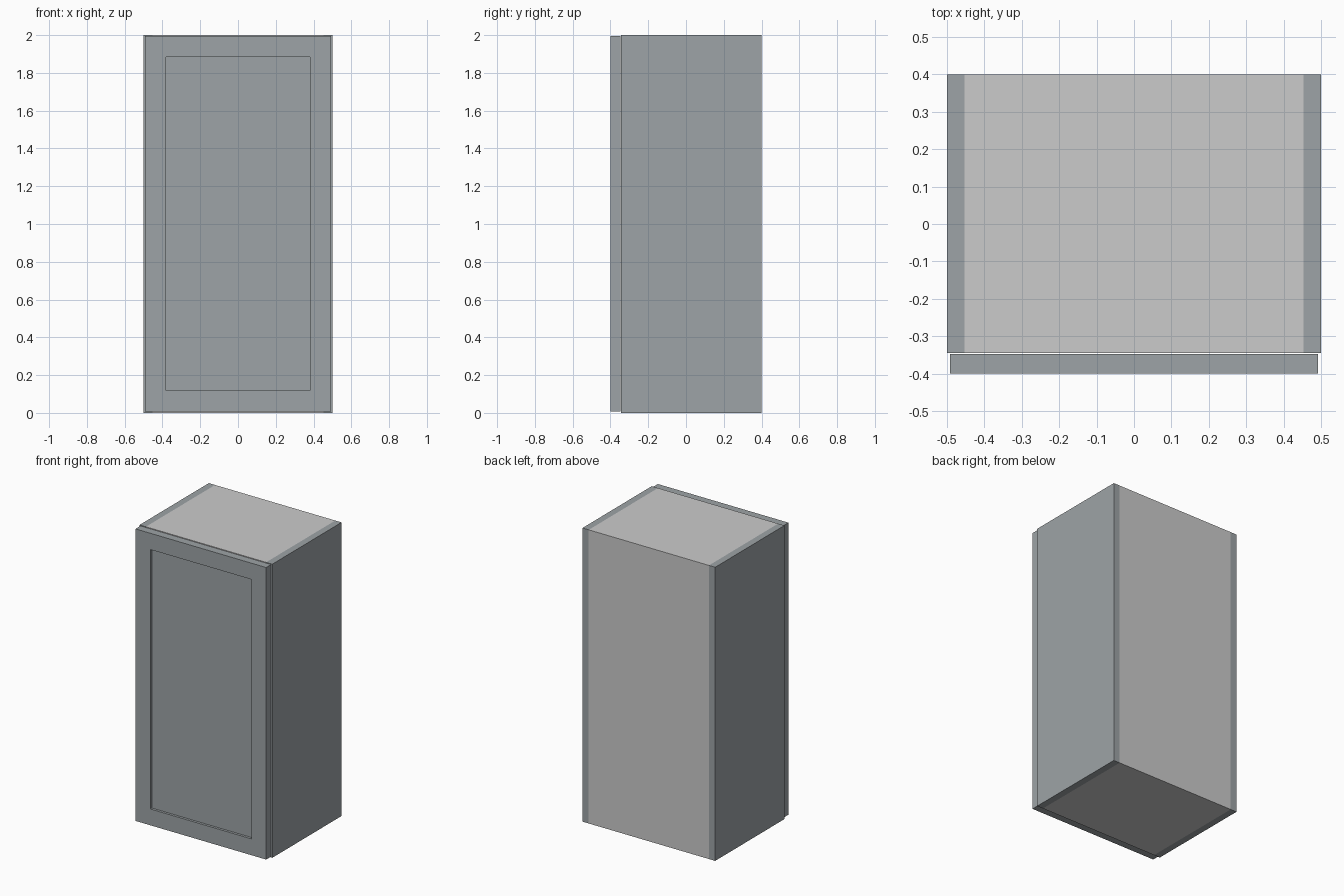
import bpy, bmesh

if "Cube" in bpy.data.objects:
    bpy.data.objects.remove(bpy.data.objects["Cube"])

slate = bpy.data.materials.new("slate_paint")
slate.diffuse_color = (0.34, 0.37, 0.385, 1)
slate.use_nodes = True
slate.node_tree.nodes["Principled BSDF"].inputs["Base Color"].default_value = slate.diffuse_color


def box(name, lo, hi, material=None, inset=0, depth=0):
    """Box from corner to corner; optionally sink a pocket into its front (-y) face."""
    bm = bmesh.new()
    bmesh.ops.create_cube(bm, size=1)
    for v in bm.verts:
        v.co = [lo[i] + (v.co[i] + 0.5) * (hi[i] - lo[i]) for i in range(3)]
    if inset:
        bm.normal_update()
        front = min(bm.faces, key=lambda f: f.normal.y)
        bmesh.ops.inset_region(bm, faces=[front], thickness=inset)
        ext = bmesh.ops.extrude_discrete_faces(bm, faces=[front])
        bmesh.ops.translate(bm, vec=(0, depth, 0), verts=ext["faces"][0].verts[:])
        bmesh.ops.recalc_face_normals(bm, faces=bm.faces[:])
    me = bpy.data.meshes.new(name)
    bm.to_mesh(me)
    bm.free()
    ob = bpy.data.objects.new(name, me)
    bpy.context.collection.objects.link(ob)
    if material:
        me.materials.append(material)
    return ob


# Painted side panels
for name, x in (("left_side", -0.5), ("right_side", 0.453)):
    box(name, (x, -0.345, 0), (x + 0.047, 0.4, 2), slate)

# Unpainted carcass: top, bottom and back in one piece, open to the front
box("carcass", (-0.453, -0.345, 0), (0.453, 0.4, 2), inset=0.047, depth=0.70)

# Door with sunken centre panel
box("door", (-0.492, -0.4, 0.007), (0.492, -0.347, 1.996), slate,
    inset=0.157, depth=0.017)
